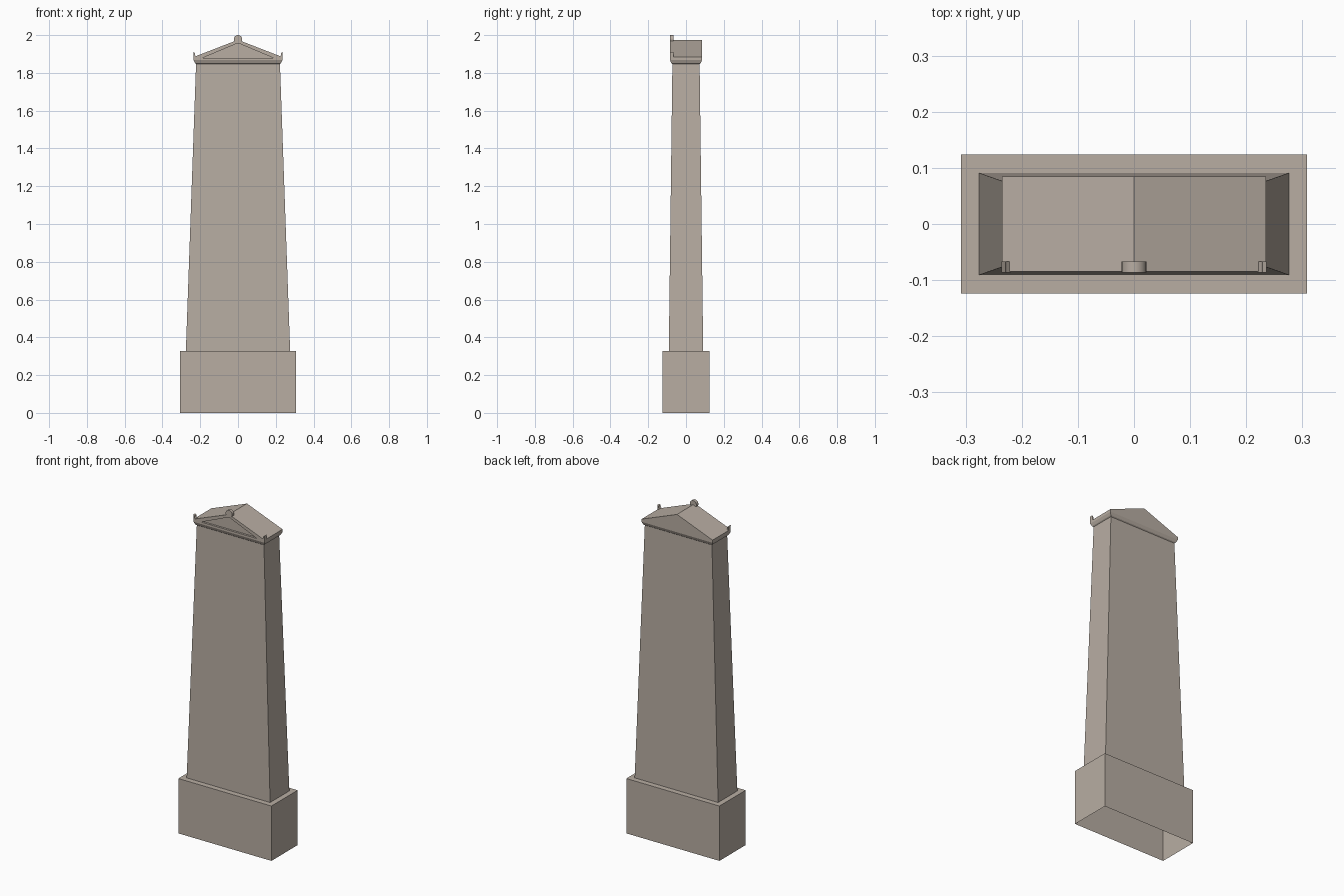
import bpy, bmesh, math

cube = bpy.data.objects.get("Cube")
if cube:
    bpy.data.objects.remove(cube, do_unlink=True)

# One warm grey stone
stone = bpy.data.materials.new("warm grey stone")
stone.use_nodes = True
colour = (0.48, 0.42, 0.365, 1)
stone.diffuse_color = colour
stone.node_tree.nodes["Principled BSDF"].inputs["Base Color"].default_value = colour


def finish(name, bm):
    bmesh.ops.recalc_face_normals(bm, faces=bm.faces)
    mesh = bpy.data.meshes.new(name)
    bm.to_mesh(mesh)
    bm.free()
    mesh.materials.append(stone)
    ob = bpy.data.objects.new(name, mesh)
    bpy.context.collection.objects.link(ob)
    return ob


def rect_loft(name, rings, bottom=False):
    """Stack rectangles given as (half width, half depth, height)."""
    bm = bmesh.new()
    loops = [[bm.verts.new((sx * x, sy * y, z))
              for sx, sy in ((-1, -1), (1, -1), (1, 1), (-1, 1))] for x, y, z in rings]
    for a, b in zip(loops, loops[1:]):
        for i in range(4):
            j = (i + 1) % 4
            bm.faces.new((a[i], a[j], b[j], b[i]))
    bm.faces.new(loops[-1])
    if bottom:
        bm.faces.new(loops[0])
    return finish(name, bm)


def prism(name, outline, y0, y1):
    """Extrude an x-z outline from y0 to y1."""
    bm = bmesh.new()
    face = bm.faces.new([bm.verts.new((x, y0, z)) for x, z in outline])
    new = bmesh.ops.extrude_face_region(bm, geom=[face])["geom"]
    bmesh.ops.translate(bm, vec=(0, y1 - y0, 0),
                        verts=[v for v in new if isinstance(v, bmesh.types.BMVert)])
    return finish(name, bm)


# Base block is hollow and open underneath
rect_loft("base_block", [(0.308, 0.124, 0), (0.308, 0.124, 0.328)])
rect_loft("tapered_shaft", [(0.276, 0.091, 0.328), (0.222, 0.072, 1.85)])
rect_loft("cornice", [(0.222, 0.072, 1.847), (0.228, 0.078, 1.852),
                      (0.235, 0.085, 1.868), (0.235, 0.085, 1.878)], bottom=True)

# Gabled roof with a sunken triangular panel on the front
roof = prism("gabled_roof", [(-0.235, 1.876), (0.235, 1.876), (0.235, 1.884),
                             (0, 1.975), (-0.235, 1.884)], -0.085, 0.085)
cutter = prism("panel_cutter", [(-0.185, 1.88), (0.185, 1.88), (0, 1.958)], -0.12, -0.073)
cutter.hide_render = True
cutter.hide_viewport = True
cutter.display_type = 'WIRE'
cut = roof.modifiers.new("sunken panel", 'BOOLEAN')
cut.operation = 'DIFFERENCE'
cut.solver = 'EXACT'
cut.object = cutter

# Horn ornaments on the front corners
horn = [(0.235, 1.872), (0.236, 1.911), (0.229, 1.905), (0.227, 1.894), (0.219, 1.886)]
for side, s in (("left", 1), ("right", -1)):
    prism(side + "_corner_horn", [(s * x, z) for x, z in horn], -0.086, -0.067)

# Round ornament on the front of the ridge
disc = [(0.022 * math.cos(a), 1.978 + 0.022 * math.sin(a))
        for a in (math.tau * i / 24 for i in range(24))]
knob = prism("ridge_disc", disc, -0.086, -0.067)
bpy.ops.object.select_all(action='DESELECT')
knob.select_set(True)
bpy.context.view_layer.objects.active = knob
bpy.ops.object.shade_smooth_by_angle()
